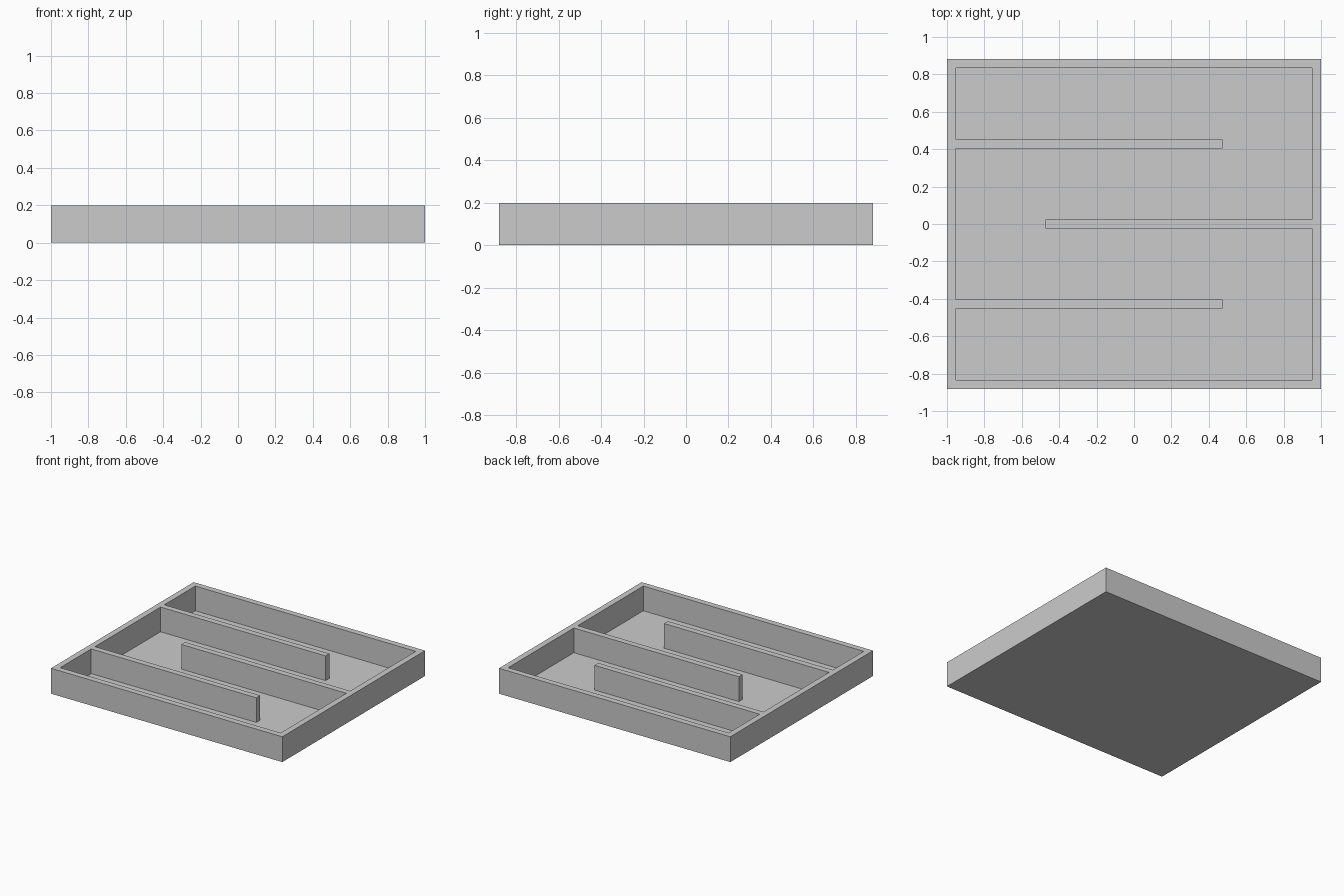
import bpy
import bmesh

default = bpy.data.objects.get("Cube")
if default:
    bpy.data.objects.remove(default, do_unlink=True)

HALF_X, HALF_Y, HEIGHT = 1.0, 0.881, 0.198
WALL, FLOOR = 0.047, 0.005
DIVIDER_Y, DIVIDER_TIP = 0.428, 0.474

grey = bpy.data.materials.new("plain grey")
grey.use_nodes = True
colour = (0.6, 0.6, 0.6, 1)
grey.diffuse_color = colour
grey.node_tree.nodes["Principled BSDF"].inputs["Base Color"].default_value = colour


def prism(name, outline, bottom, top):
    """Extrude a flat outline between two heights."""
    bm = bmesh.new()
    face = bm.faces.new([bm.verts.new((x, y, bottom)) for x, y in outline])
    new = bmesh.ops.extrude_face_region(bm, geom=[face])["geom"]
    verts = [v for v in new if isinstance(v, bmesh.types.BMVert)]
    bmesh.ops.translate(bm, verts=verts, vec=(0, 0, top - bottom))
    bmesh.ops.recalc_face_normals(bm, faces=bm.faces)
    mesh = bpy.data.meshes.new(name)
    bm.to_mesh(mesh)
    bm.free()
    mesh.materials.append(grey)
    obj = bpy.data.objects.new(name, mesh)
    bpy.context.collection.objects.link(obj)
    return obj


def divider(side, y, direction):
    """Outline of one divider, from its wall to its tip and back."""
    root, tip = side * (HALF_X - WALL), -side * DIVIDER_TIP
    near, far = y - direction * WALL / 2, y + direction * WALL / 2
    return [(root, near), (tip, near), (tip, far), (root, far)]


# Winding channel between the walls and the alternating dividers
ix, iy = HALF_X - WALL, HALF_Y - WALL
channel = [(-ix, -iy), (ix, -iy)]
channel += divider(1, 0, 1)
channel += [(ix, iy), (-ix, iy)]
channel += divider(-1, DIVIDER_Y, -1)
channel += divider(-1, -DIVIDER_Y, -1)

# Tray with the channel cut out of it
rectangle = [(-HALF_X, -HALF_Y), (HALF_X, -HALF_Y), (HALF_X, HALF_Y), (-HALF_X, HALF_Y)]
tray = prism("divided_tray", rectangle, 0, HEIGHT)
cutter = prism("channel_cutter", channel, FLOOR, HEIGHT + 0.1)
cutter.hide_render = True

cut = tray.modifiers.new("channel", "BOOLEAN")
cut.operation = "DIFFERENCE"
cut.solver = "EXACT"
cut.object = cutter
bpy.context.view_layer.objects.active = tray
tray.select_set(True)
bpy.ops.object.modifier_apply(modifier=cut.name)
bpy.data.objects.remove(cutter, do_unlink=True)
